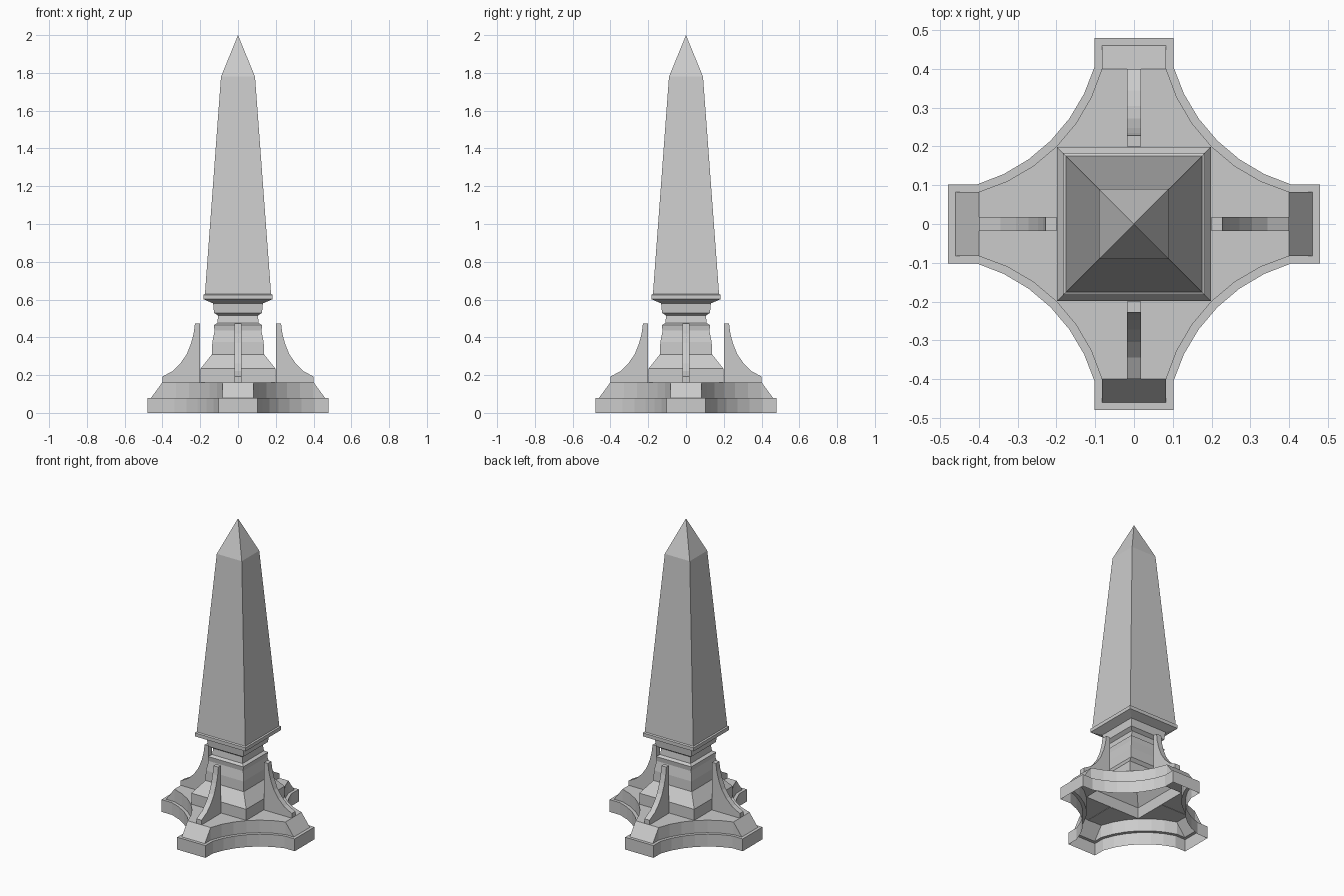
import bpy
import bmesh
from math import atan2, cos, sin, hypot, pi
from mathutils import Matrix, Vector

cube = bpy.data.objects.get("Cube")
if cube:
    bpy.data.objects.remove(cube)

stone = bpy.data.materials.new("grey_stone")
stone.use_nodes = True
GREY = (0.6, 0.6, 0.6, 1)
stone.diffuse_color = GREY
stone.node_tree.nodes["Principled BSDF"].inputs["Base Color"].default_value = GREY


def finish(bm, name):
    bmesh.ops.remove_doubles(bm, verts=bm.verts, dist=0.0005)
    mesh = bpy.data.meshes.new(name)
    bm.to_mesh(mesh)
    bm.free()
    mesh.materials.append(stone)
    obj = bpy.data.objects.new(name, mesh)
    bpy.context.collection.objects.link(obj)
    return obj


def loft(name, rings):
    """Skin a stack of counter-clockwise rings, left open at both ends."""
    bm = bmesh.new()
    loops = [[bm.verts.new(p) for p in ring] for ring in rings]
    for low, high in zip(loops, loops[1:]):
        n = len(low)
        for i in range(n):
            j = (i + 1) % n
            bm.faces.new((low[i], low[j], high[j], high[i]))
    return finish(bm, name)


def square(half, z):
    return [(half, -half, z), (half, half, z), (-half, half, z), (-half, -half, z)]


def cross(width, arm, tip, mid, z, steps=6):
    """Four-armed outline with concave arcs between the arms."""
    c = (2 * mid**2 - width**2 - arm**2) / (2 * (2 * mid - width - arm))
    radius = hypot(arm - c, width - c)
    start, end = atan2(width - c, arm - c), atan2(arm - c, width - c)
    quarter = [(tip, width)]
    for i in range(steps + 1):
        a = start + (end - start) * i / steps
        quarter.append((c + radius * cos(a), c + radius * sin(a)))
    quarter.append((width, tip))
    return [Matrix.Rotation(k * pi / 2, 3, 'Z') @ Vector((x, y, z))
            for k in range(4) for x, y in quarter]


# Hollow stepped base, its top closing in on the square pedestal
HALF = 0.198
deck = cross(0.083, 0.40, 0.40, 0.20, 0.162)
hole = []
for p in deck:
    s = HALF / max(abs(p.x), abs(p.y))
    hole.append((p.x * s, p.y * s, p.z))
loft("base", [
    cross(0.102, 0.405, 0.48, 0.215, 0),
    cross(0.102, 0.405, 0.48, 0.215, 0.08),
    cross(0.083, 0.40, 0.46, 0.20, 0.08),
    deck,
    hole,
])

# Pedestal with moulded neck: half width, height
pedestal = [(HALF, 0.162), (HALF, 0.234), (0.138, 0.31), (0.136, 0.375),
            (0.124, 0.435), (0.128, 0.465), (0.11, 0.475), (0.105, 0.515),
            (0.127, 0.53), (0.132, 0.58)]
loft("pedestal", [square(h, z) for h, z in pedestal])

# Collar and tapered shaft with pyramid tip
shaft = [(0.132, 0.58), (0.183, 0.602), (0.183, 0.625), (0.175, 0.63),
         (0.09, 1.78), (0, 2)]
loft("shaft", [square(h, z) for h, z in shaft])

# Curved buttress fins on the four arms: distance from axis, height
fin = [(0.2, 0.16), (0.4, 0.16), (0.4, 0.192), (0.345, 0.222), (0.305, 0.262),
       (0.272, 0.31), (0.248, 0.37), (0.235, 0.42), (0.228, 0.472), (0.2, 0.472)]
for k, side in enumerate(("left", "back", "right", "front")):
    bm = bmesh.new()
    face = bm.faces.new([bm.verts.new((x, 0.018, z)) for x, z in fin])
    out = bmesh.ops.extrude_face_region(bm, geom=[face], use_keep_orig=True)
    moved = [v for v in out["geom"] if isinstance(v, bmesh.types.BMVert)]
    bmesh.ops.translate(bm, verts=moved, vec=(0, -0.036, 0))
    bmesh.ops.recalc_face_normals(bm, faces=bm.faces)
    bmesh.ops.rotate(bm, verts=bm.verts, matrix=Matrix.Rotation(k * pi / 2, 3, 'Z'))
    finish(bm, side + "_buttress")
